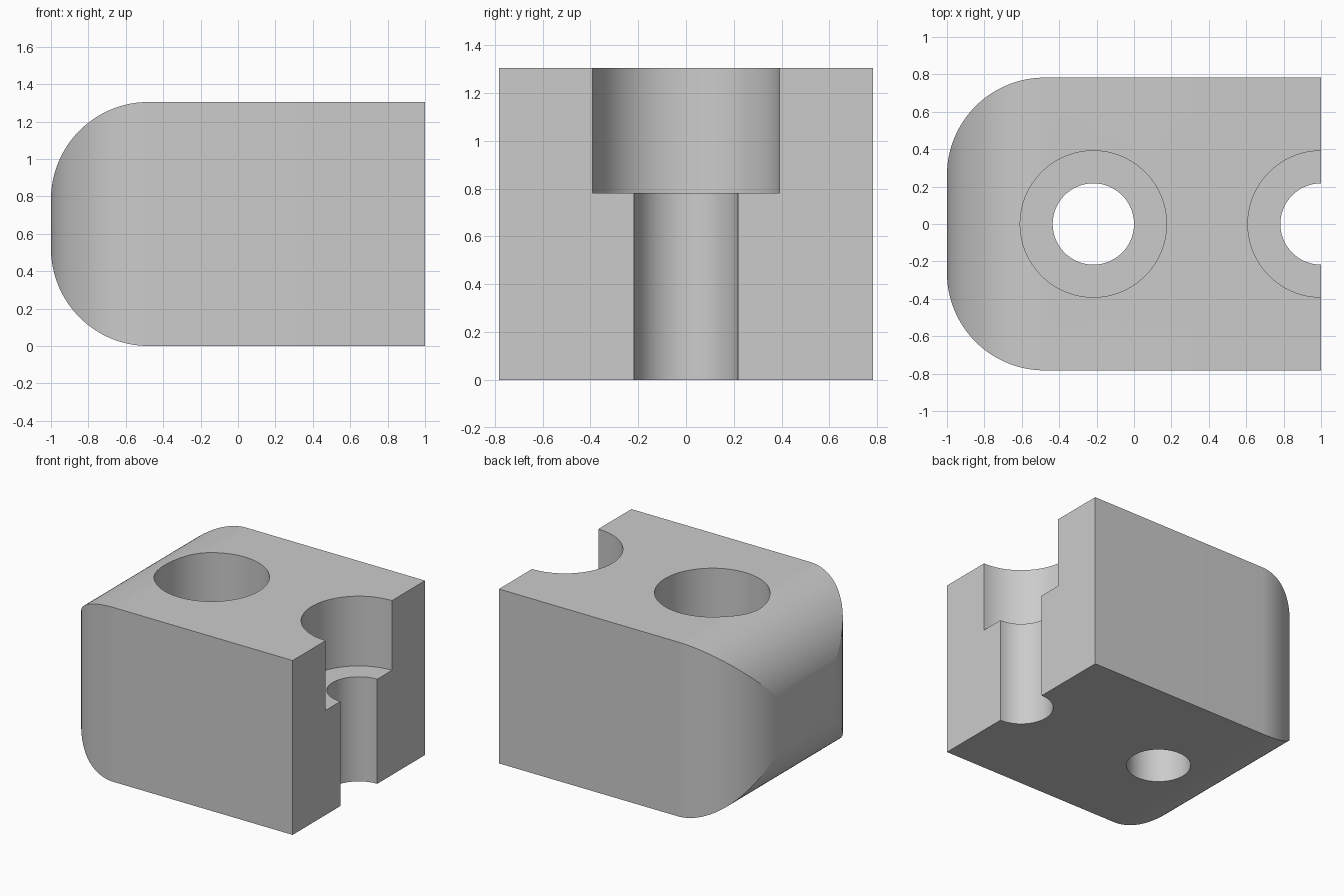
import bpy, bmesh
from math import sin, cos, pi, radians

cube = bpy.data.objects.get("Cube")
if cube:
    bpy.data.objects.remove(cube, do_unlink=True)

# Overall sizes
U = 2 / 23
HALF_Y, HEIGHT, ROUND = 9 * U, 15 * U, 6 * U
BORE_R, SEAT_R, SEAT_Z = 2.5 * U, 4.5 * U, 9 * U
HOLE_X = (1 - 14 * U, 1.0)
STEPS = 32

grey = bpy.data.materials.new("plain grey")
grey.use_nodes = True
colour = (0.6, 0.6, 0.6, 1)
grey.diffuse_color = colour
grey.node_tree.nodes["Principled BSDF"].inputs["Base Color"].default_value = colour


def loft(name, rings):
    """Join matching rings of points into a closed solid."""
    bm = bmesh.new()
    loops = [[bm.verts.new(p) for p in ring] for ring in rings]
    for a, b in zip(loops, loops[1:]):
        for i in range(len(a)):
            j = (i + 1) % len(a)
            bm.faces.new((a[i], a[j], b[j], b[i]))
    bm.faces.new(loops[0])
    bm.faces.new(loops[-1])
    bmesh.ops.recalc_face_normals(bm, faces=bm.faces)
    mesh = bpy.data.meshes.new(name)
    bm.to_mesh(mesh)
    bm.free()
    mesh.materials.append(grey)
    obj = bpy.data.objects.new(name, mesh)
    bpy.context.collection.objects.link(obj)
    return obj


def rectangle(x, inset):
    y, low, high = HALF_Y - inset, inset, HEIGHT - inset
    return [(x, -y, low), (x, y, low), (x, y, high), (x, -y, high)]


def circle(x, radius, z, sides=96):
    return [(x + radius * cos(2 * pi * i / sides),
             radius * sin(2 * pi * i / sides), z) for i in range(sides)]


# Block with its four end edges rounded
rings = [rectangle(1, 0)]
for i in range(STEPS + 1):
    t = pi / 2 * i / STEPS
    rings.append(rectangle(-1 + ROUND - ROUND * sin(t), ROUND * (1 - cos(t))))
block = loft("mounting_block", rings)
bpy.context.view_layer.objects.active = block
block.select_set(True)

# Counterbored holes: one whole, one halved by the flat end
for x in HOLE_X:
    cutter = loft("hole_cutter", [
        circle(x, BORE_R, -0.1), circle(x, BORE_R, SEAT_Z),
        circle(x, SEAT_R, SEAT_Z), circle(x, SEAT_R, HEIGHT + 0.1)])
    cutter.hide_render = True
    cut = block.modifiers.new("hole", 'BOOLEAN')
    cut.operation = 'DIFFERENCE'
    cut.solver = 'EXACT'
    cut.object = cutter
    bpy.ops.object.modifier_apply(modifier=cut.name)
    bpy.data.objects.remove(cutter, do_unlink=True)

bpy.ops.object.shade_smooth_by_angle(angle=radians(12))
